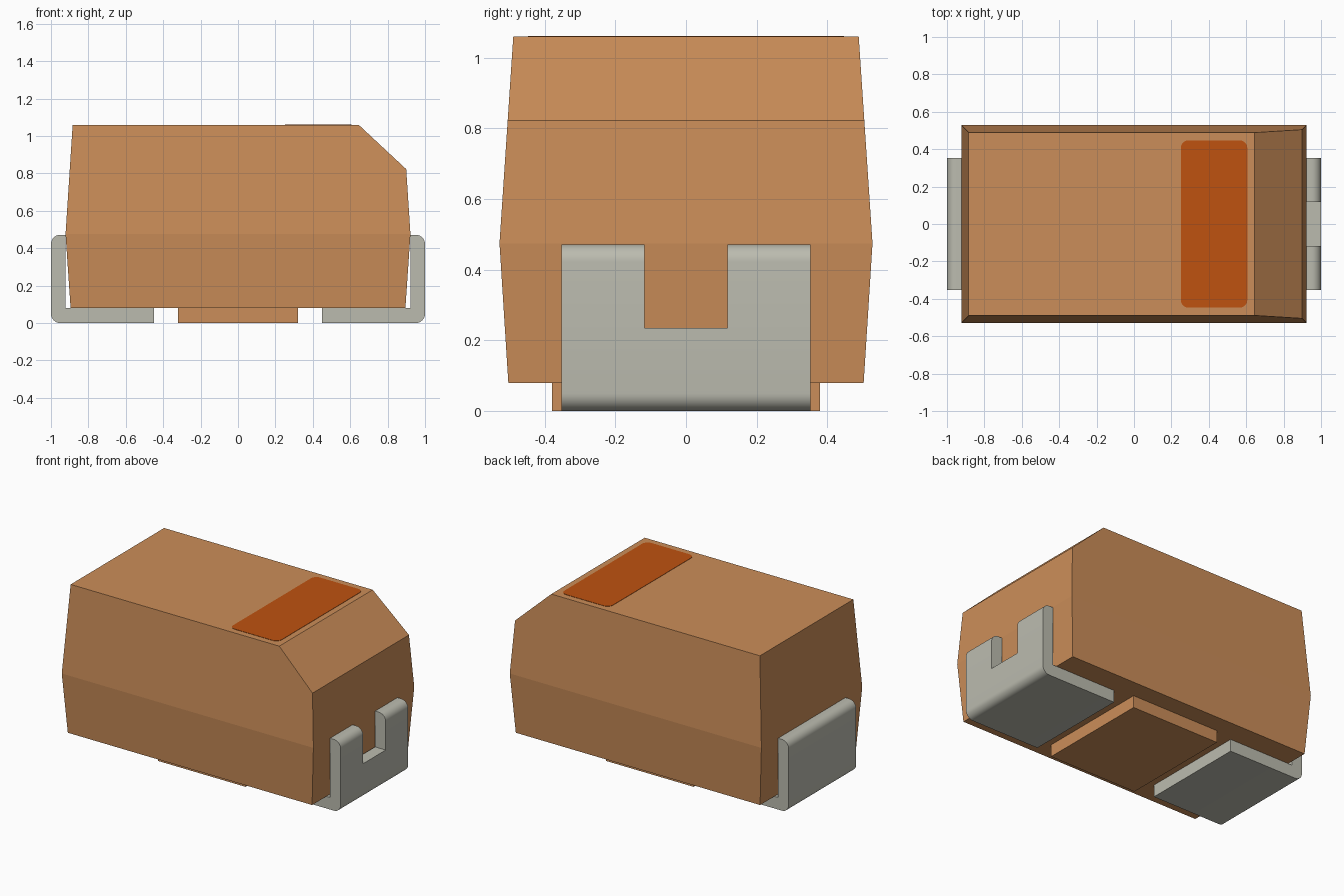
import bpy, bmesh, math
from mathutils import Vector

if "Cube" in bpy.data.objects:
    bpy.data.objects.remove(bpy.data.objects["Cube"], do_unlink=True)


def material(name, rgb):
    m = bpy.data.materials.new(name)
    m.use_nodes = True
    m.diffuse_color = (*rgb, 1)
    bsdf = next(n for n in m.node_tree.nodes if n.type == 'BSDF_PRINCIPLED')
    bsdf.inputs["Base Color"].default_value = (*rgb, 1)
    return m


BODY = material("tan orange resin", (0.60, 0.27, 0.10))
MARK = material("dark orange marking", (0.52, 0.085, 0.005))
METAL = material("tin grey metal", (0.50, 0.50, 0.43))


def finish(name, bm, mat):
    bmesh.ops.recalc_face_normals(bm, faces=bm.faces[:])
    mesh = bpy.data.meshes.new(name)
    bm.to_mesh(mesh)
    bm.free()
    obj = bpy.data.objects.new(name, mesh)
    bpy.context.collection.objects.link(obj)
    mesh.materials.append(mat)
    return obj


def prism(name, outline, direction, mat):
    """Extrude a closed outline of 3D points along a direction."""
    bm = bmesh.new()
    face = bm.faces.new([bm.verts.new(p) for p in outline])
    new = bmesh.ops.extrude_face_region(bm, geom=[face])["geom"]
    verts = [v for v in new if isinstance(v, bmesh.types.BMVert)]
    bmesh.ops.translate(bm, verts=verts, vec=direction)
    return finish(name, bm, mat)


def box(name, x, y, z0, z1, mat):
    outline = [(-x, -y, z0), (x, -y, z0), (x, y, z0), (-x, y, z0)]
    return prism(name, outline, (0, 0, z1 - z0), mat)


def arc(cx, cy, r, start, steps=8):
    angles = [math.radians(start + 90 * i / steps) for i in range(steps + 1)]
    return [(cx + r * math.cos(a), cy + r * math.sin(a)) for a in angles]


# Body: three stacked rectangles, widest at the parting line
bm = bmesh.new()
rings = []
for x, y, z in ((0.895, 0.503, 0.08), (0.922, 0.528, 0.475), (0.884, 0.489, 1.06)):
    rings.append([bm.verts.new((sx * x, sy * y, z))
                  for sx, sy in ((-1, -1), (1, -1), (1, 1), (-1, 1))])
for low, high in zip(rings, rings[1:]):
    for i in range(4):
        j = (i + 1) % 4
        bm.faces.new((low[i], low[j], high[j], high[i]))
bm.faces.new(rings[0][::-1])
bm.faces.new(rings[-1])
# Sloped corner on the polarity end
cut = bmesh.ops.bisect_plane(bm, geom=bm.verts[:] + bm.edges[:] + bm.faces[:],
                             plane_co=(0.645, 0, 1.06),
                             plane_no=Vector((0.235, 0, 0.252)).normalized(),
                             clear_outer=True)
bmesh.ops.holes_fill(bm, edges=[e for e in bm.edges if e.is_boundary], sides=0)
finish("body", bm, BODY)

# Raised pad under the body
box("bottom_pad", 0.322, 0.38, 0.0, 0.085, BODY)

# Polarity bar on top, with rounded corners
bar = []
for sx, sy, start in ((1, 1, 0), (-1, 1, 90), (-1, -1, 180), (1, -1, 270)):
    bar += arc(0.428 + sx * 0.138, sy * 0.407, 0.04, start, 5)
prism("polarity_bar", [(x, y, 1.056) for x, y in bar], (0, 0, 0.006), MARK)

# Folded end terminals with rounded outer bends
section = ([(0.45, 0.0)] + arc(0.95, 0.05, 0.05, -90) + arc(0.95, 0.422, 0.05, 0)
           + [(0.922, 0.472), (0.922, 0.08), (0.45, 0.08)])
terminals = {}
for side, name in ((1, "left_terminal"), (-1, "right_terminal")):
    terminals[name] = prism(name, [(side * x, -0.353, z) for x, z in section],
                            (0, 0.706, 0), METAL)

# Slot in the terminal at the sloped end
cutter = box("slot_cutter", 0.2, 0.118, 0.235, 0.7, METAL)
cutter.location.x = 0.97
cutter.hide_render = True
slotted = terminals["left_terminal"]
mod = slotted.modifiers.new("slot", 'BOOLEAN')
mod.operation = 'DIFFERENCE'
mod.solver = 'EXACT'
mod.object = cutter
bpy.context.view_layer.update()
bpy.context.view_layer.objects.active = slotted
bpy.ops.object.modifier_apply(modifier=mod.name)
bpy.data.objects.remove(cutter, do_unlink=True)

# Smooth bends, sharp edges
for obj in terminals.values():
    bpy.ops.object.select_all(action='DESELECT')
    obj.select_set(True)
    bpy.context.view_layer.objects.active = obj
    bpy.ops.object.shade_smooth_by_angle(angle=math.radians(30))
